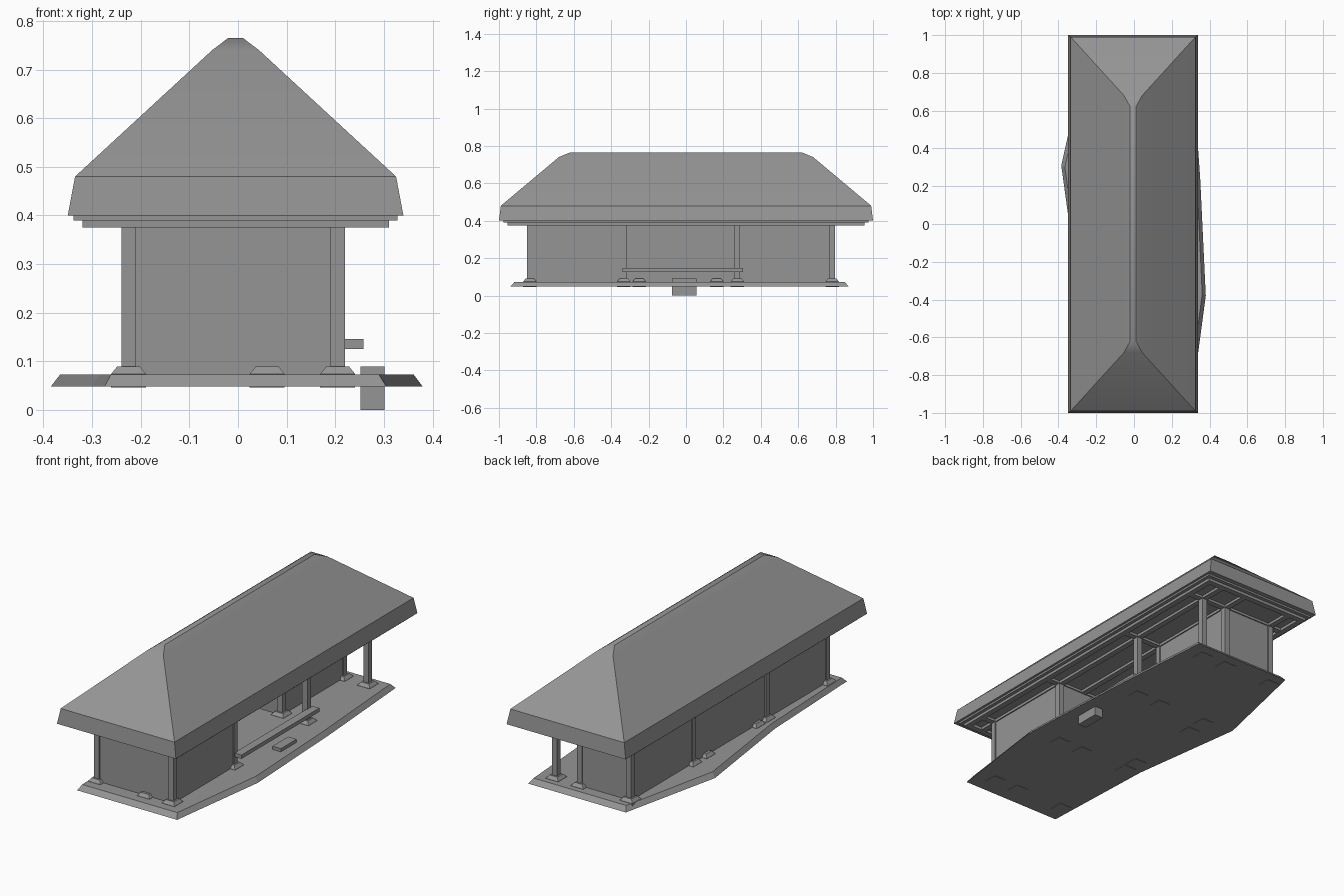
import bpy, bmesh, math

cube = bpy.data.objects.get("Cube")
if cube:
    bpy.data.objects.remove(cube, do_unlink=True)

grey = bpy.data.materials.new("plain_grey")
grey.use_nodes = True
COLOUR = (0.3, 0.3, 0.3, 1)
grey.diffuse_color = COLOUR
grey.node_tree.nodes["Principled BSDF"].inputs["Base Color"].default_value = COLOUR


def loft(name, rings):
    """Closed solid through stacked rings of points."""
    bm = bmesh.new()
    loops = [[bm.verts.new(p) for p in ring] for ring in rings]
    n = len(loops[0])
    bm.faces.new(loops[0][::-1])
    bm.faces.new(loops[-1])
    for low, high in zip(loops, loops[1:]):
        for i in range(n):
            j = (i + 1) % n
            bm.faces.new((low[i], low[j], high[j], high[i]))
    bmesh.ops.recalc_face_normals(bm, faces=bm.faces)
    mesh = bpy.data.meshes.new(name)
    bm.to_mesh(mesh)
    bm.free()
    mesh.materials.append(grey)
    obj = bpy.data.objects.new(name, mesh)
    bpy.context.collection.objects.link(obj)
    return obj


def rect(x0, x1, y0, y1, z):
    return [(x0, y0, z), (x1, y0, z), (x1, y1, z), (x0, y1, z)]


def box(name, x0, x1, y0, y1, z0, z1):
    return loft(name, [rect(x0, x1, y0, y1, z) for z in (z0, z1)])


# Ground slab with a sloping rim
outline = [(-.275, -.94), (.305, -.94), (.38, -.38), (.35, .25),
           (.305, .87), (-.26, .87), (-.385, .31), (-.30, -.31)]
loft("ground_slab", [[(x, y, .048) for x, y in outline],
                     [(x * .95, y * .975, .073) for x, y in outline]])

# Hipped roof with upright eaves and a softened ridge
CX = -.005
profile = [(.345, 1, .40), (.33, .99, .48), (.048, .68, .74), (.015, .62, .765)]
roof = loft("roof", [rect(CX - w, CX + w, -l, l, z) for w, l, z in profile])
bpy.ops.object.select_all(action="DESELECT")
bpy.context.view_layer.objects.active = roof
roof.select_set(True)
bpy.ops.object.shade_smooth_by_angle(angle=math.radians(28))

# Eave board and the beam frame below it
box("eave_board", CX - .333, CX + .333, -.975, .975, .39, .402)
for s in (-1, 1):
    x, y = CX + s * .30, s * .94
    box("eave_beam_side", x - .015, x + .015, -.955, .955, .375, .392)
    box("eave_beam_end", CX - .3, CX + .3, y - .015, y + .015, .375, .392)

# Posts on tapered footings, with ceiling beams over each line
LEFT, MIDDLE, RIGHT = .205, .06, -.225
FRONT, INNER, OPEN_END, BACK = -.835, -.333, .275, .782
P = .015
spots = [(x, y) for x in (LEFT, MIDDLE, RIGHT) for y in (FRONT, INNER, OPEN_END, BACK)]
spots += [(RIGHT, -.25), (RIGHT, .165)]
for x, y in spots:
    loft("footing", [rect(x - r, x + r, y - r, y + r, z)
                     for r, z in ((.036, .046), (.036, .074), (.023, .09))])
for x, y in spots[:12]:
    if (x, y) not in ((MIDDLE, FRONT), (MIDDLE, INNER)):
        box("post", x - P, x + P, y - P, y + P, .08, .38)
for x in (LEFT, MIDDLE, RIGHT):
    box("long_beam", x - P, x + P, -.94, .94, .376, .392)
for y in (FRONT, INNER, OPEN_END, BACK):
    box("cross_beam", CX - .3, CX + .3, y - P, y + P, .377, .392)

# Walls: closed room in front, open bay, recessed room with a porch behind
T = .009
for x, y0, y1 in ((RIGHT, FRONT, BACK), (LEFT, FRONT, INNER), (MIDDLE, OPEN_END, BACK)):
    box("side_wall", x - T, x + T, y0, y1, .07, .38)
for y, x1 in ((FRONT, LEFT), (INNER, LEFT), (OPEN_END, MIDDLE), (BACK, MIDDLE)):
    box("cross_wall", RIGHT, x1, y - T, y + T, .07, .38)

# Bench plank across the open bay and the step stone
box("bench_plank", .215, .258, -.34, .305, .126, .146)
box("step_block", .252, .301, -.075, .055, 0, .09)
